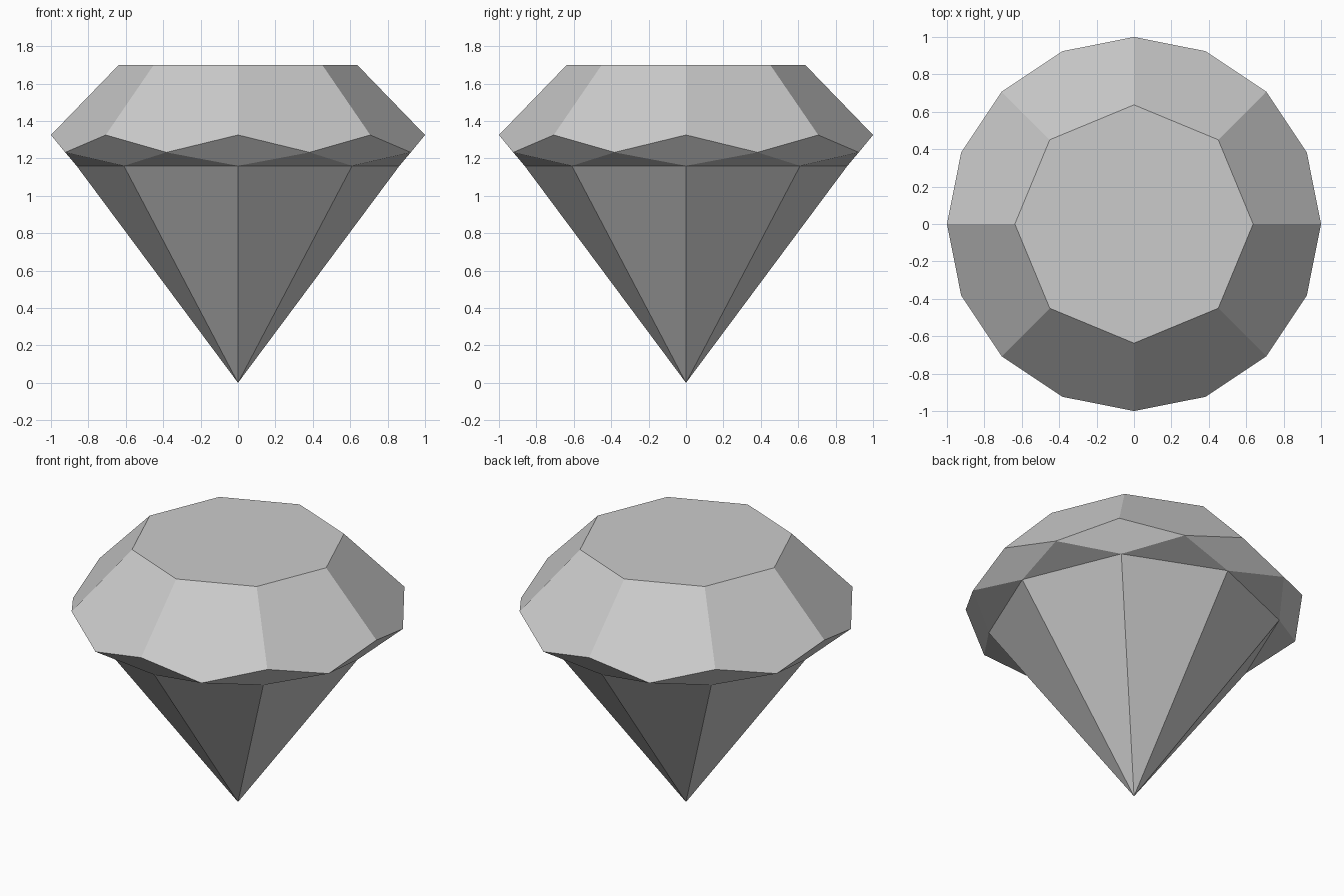
import bpy, bmesh
from math import cos, sin, pi

if "Cube" in bpy.data.objects:
    bpy.data.objects.remove(bpy.data.objects["Cube"])

N = 8  # facets around the stone


def ring(bm, radius, z, offset=0.0):
    """One ring of N corners; offset is a fraction of one facet."""
    return [bm.verts.new((radius * cos(2 * pi * (i + offset) / N),
                          radius * sin(2 * pi * (i + offset) / N), z))
            for i in range(N)]


bm = bmesh.new()
tip = bm.verts.new((0, 0, 0))
table = ring(bm, 0.637, 1.70)
high = ring(bm, 1.0, 1.325)        # upper girdle points
low = ring(bm, 1.0, 1.232, 0.5)    # lower girdle points, between the upper ones
pav = ring(bm, 0.863, 1.16)

# Flat table on top
bm.faces.new(table)
for i in range(N):
    j = (i + 1) % N
    # Crown facet
    bm.faces.new((table[i], high[i], low[i], high[j], table[j]))
    # Girdle kite and the small triangle beside it
    bm.faces.new((high[i], low[i - 1], pav[i], low[i]))
    bm.faces.new((low[i], pav[i], pav[j]))
    # Pavilion facet down to the point
    bm.faces.new((pav[i], tip, pav[j]))
bmesh.ops.recalc_face_normals(bm, faces=bm.faces[:])

mesh = bpy.data.meshes.new("cut_gem")
bm.to_mesh(mesh)
bm.free()
gem = bpy.data.objects.new("cut_gem", mesh)
bpy.context.collection.objects.link(gem)
